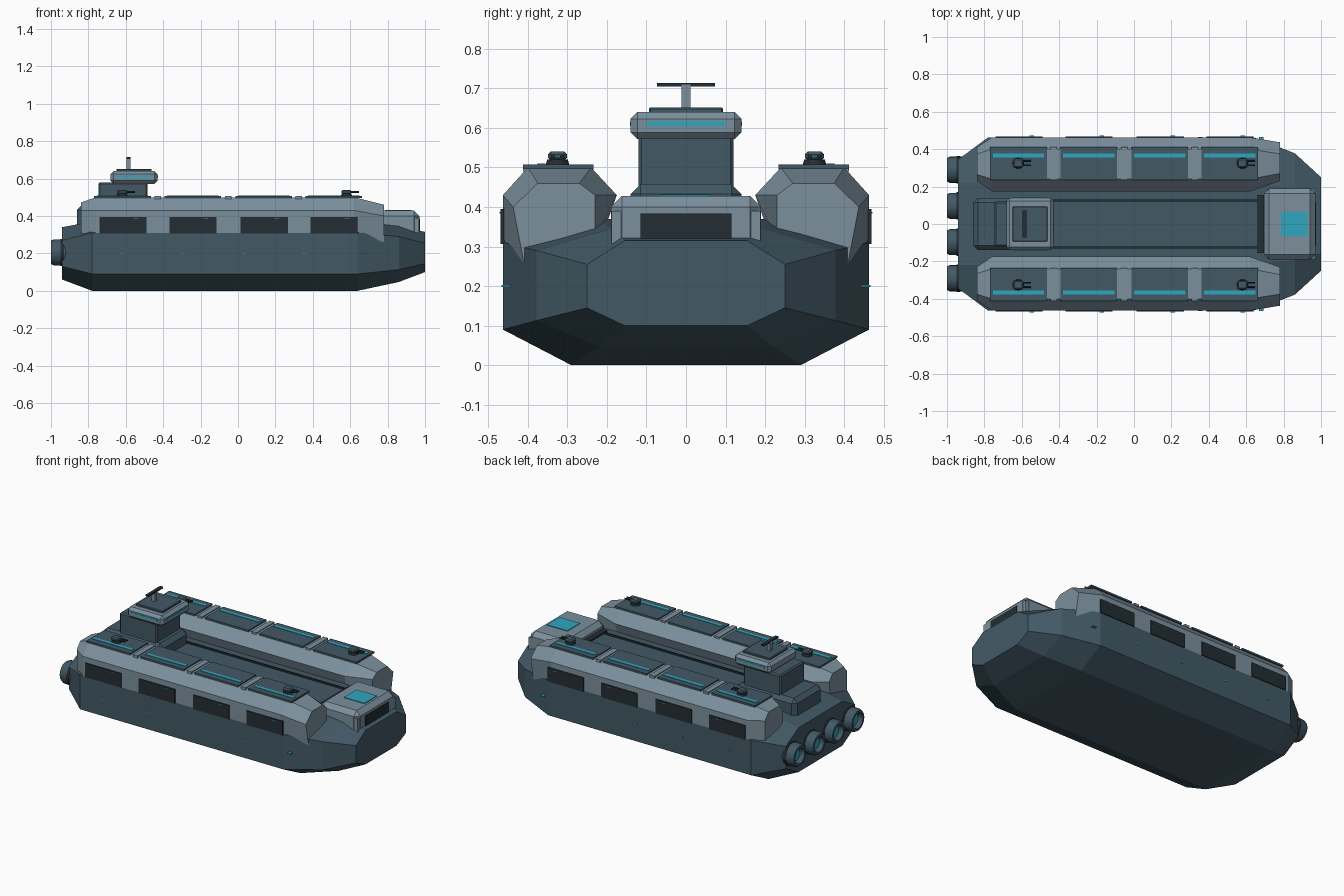
import bpy, bmesh, math
from mathutils import Matrix

if "Cube" in bpy.data.objects:
    bpy.data.objects.remove(bpy.data.objects["Cube"])


def material(name, rgb):
    m = bpy.data.materials.new(name)
    m.diffuse_color = (*rgb, 1)
    m.use_nodes = True
    m.node_tree.nodes["Principled BSDF"].inputs["Base Color"].default_value = m.diffuse_color
    return m


SLATE = material("slate", (0.055, 0.10, 0.13))
LIGHT = material("light_armour", (0.20, 0.28, 0.34))
DARK = material("dark", (0.017, 0.027, 0.034))
CYAN = material("cyan", (0.03, 0.38, 0.52))


def finish(bm, name, mat):
    bmesh.ops.recalc_face_normals(bm, faces=bm.faces[:])
    me = bpy.data.meshes.new(name)
    bm.to_mesh(me)
    bm.free()
    me.materials.append(mat)
    ob = bpy.data.objects.new(name, me)
    bpy.context.collection.objects.link(ob)
    return ob


def loft(name, stations, mat):
    """Skin a row of (x, [(y, z), ...]) sections and cap both ends."""
    bm = bmesh.new()
    rings = [[bm.verts.new((x, y, z)) for y, z in sec] for x, sec in stations]
    n = len(rings[0])
    for a, b in zip(rings, rings[1:]):
        for i in range(n):
            j = (i + 1) % n
            bm.faces.new((a[i], a[j], b[j], b[i]))
    bm.faces.new(rings[0])
    bm.faces.new(rings[-1])
    return finish(bm, name, mat)


def box(name, x, y, z, mat, bevel=0):
    """Box from (min, max) ranges, with an optional one-step chamfer."""
    bm = bmesh.new()
    bmesh.ops.create_cube(bm, size=1)
    for v in bm.verts:
        v.co = [(r[0] + r[1]) / 2 + c * (r[1] - r[0]) for r, c in zip((x, y, z), v.co)]
    if bevel:
        bmesh.ops.bevel(bm, geom=bm.edges[:], offset=bevel, segments=1,
                        affect='EDGES', profile=0.5)
    return finish(bm, name, mat)


def span(c, h):
    return (c - h, c + h)


def lathe_x(name, profile, cy, cz, mat, sides=24):
    """Revolve (x, radius) points about a line along x."""
    secs = [(x, [(cy + r * math.cos(2 * math.pi * i / sides),
                  cz + r * math.sin(2 * math.pi * i / sides)) for i in range(sides)])
            for x, r in profile]
    ob = loft(name, secs, mat)
    bpy.context.view_layer.objects.active = ob
    ob.select_set(True)
    bpy.ops.object.shade_smooth_by_angle()
    ob.select_set(False)


# Hull: octagonal sections, half given and mirrored
def oct_section(bottom, low, high, top):
    half = [bottom, low, high, top]
    return half + [(-y, z) for y, z in reversed(half)]


mid = oct_section((0.29, 0), (0.463, 0.09), (0.463, 0.31), (0.22, 0.37))
loft("hull", [
    (-0.94, oct_section((0.22, 0.06), (0.345, 0.13), (0.345, 0.27), (0.22, 0.34))),
    (-0.78, mid), (0.64, mid),
    (0.86, oct_section((0.22, 0.047), (0.378, 0.113), (0.378, 0.29), (0.19, 0.345))),
    (1.0, oct_section((0.155, 0.10), (0.25, 0.145), (0.25, 0.255), (0.155, 0.315)))], SLATE)

# Centre deck, rails and forward bulkhead
box("deck_plate", (-0.45, 0.68), (-0.125, 0.125), (0.36, 0.375), SLATE)
box("deck_bulkhead", (0.66, 0.70), (-0.155, 0.155), (0.36, 0.385), DARK)

bays = [-0.617, -0.242, 0.138, 0.512]
for s, side in ((1, "left"), (-1, "right")):
    def yr(a, b):
        return tuple(sorted((s * a, s * b)))

    # Armoured side pod
    full = [(0.463, 0.305), (0.463, 0.43), (0.40, 0.50), (0.24, 0.50), (0.175, 0.43), (0.20, 0.36)]
    stern = [(0.41, 0.305), (0.41, 0.43), (0.375, 0.472), (0.265, 0.472), (0.23, 0.43), (0.24, 0.34)]
    bow = [(0.41, 0.26), (0.437, 0.40), (0.375, 0.46), (0.27, 0.46), (0.23, 0.43), (0.23, 0.32)]
    loft("pod_" + side, [(x, [(s * y, z) for y, z in sec]) for x, sec in
                         ((-0.84, stern), (-0.76, full), (0.62, full), (0.78, bow))], LIGHT)
    box("deck_rail_" + side, (-0.45, 0.68), yr(0.12, 0.13), (0.365, 0.385), DARK)

    # Bay doors, roof plates and light strips
    for i, c in enumerate(bays):
        box(f"bay_door_{side}_{i}", span(c + 0.002, 0.126), yr(0.45, 0.469), (0.306, 0.395), DARK)
        box(f"bay_lamp_{side}_{i}", span(c + 0.07, 0.012), yr(0.46, 0.472), (0.383, 0.387), CYAN)
        box(f"roof_plate_{side}_{i}", span(c, 0.152), yr(0.234, 0.412), (0.496, 0.507), SLATE)
        box(f"roof_strip_{side}_{i}", span(c, 0.137), yr(0.355, 0.376), (0.50, 0.510), CYAN)
    for i in range(3):
        box(f"roof_rib_{side}_{i}", span((bays[i] + bays[i + 1]) / 2, 0.017),
            yr(0.234, 0.412), (0.49, 0.506), LIGHT)
    for i in range(5):
        box(f"hull_lamp_{side}_{i}", span(-0.62 + 0.325 * i, 0.012), yr(0.44, 0.466),
            (0.198, 0.203), CYAN)

    # Twin-barrel turrets
    for i, x in enumerate((-0.62, 0.58)):
        bm = bmesh.new()
        bmesh.ops.create_cone(bm, cap_ends=True, segments=16, radius1=0.03, radius2=0.026,
                              depth=0.014, matrix=Matrix.Translation((x, s * 0.325, 0.513)))
        finish(bm, f"turret_base_{side}_{i}", DARK)
        box(f"turret_head_{side}_{i}", span(x, 0.027), span(s * 0.325, 0.024),
            (0.517, 0.54), SLATE, 0.007)
        for k in (-1, 1):
            lathe_x(f"turret_barrel_{side}_{i}_{k}", [(x + 0.015, 0.005), (x + 0.068, 0.005)],
                    s * 0.325 + k * 0.011, 0.528, DARK, 8)

# Bow cabin with window and skylight
box("bow_cabin", (0.695, 0.97), (-0.19, 0.19), (0.28, 0.428), LIGHT, 0.028)
box("bow_cabin_skirt", (0.71, 0.968), (-0.188, 0.188), (0.27, 0.39), LIGHT)
box("bow_window", (0.95, 0.974), (-0.115, 0.115), (0.315, 0.384), DARK)
box("bow_skylight", (0.785, 0.928), (-0.063, 0.063), (0.42, 0.432), CYAN)

# Command tower
box("tower_base", (-0.86, -0.44), (-0.14, 0.14), (0.33, 0.458), SLATE, 0.025)
box("tower_trunk", (-0.745, -0.485), (-0.12, 0.12), (0.44, 0.58), SLATE, 0.008)
box("bridge", (-0.683, -0.43), (-0.14, 0.14), (0.572, 0.64), LIGHT, 0.017)
box("bridge_window", (-0.44, -0.427), (-0.10, 0.10), (0.605, 0.616), CYAN)
for s in (-1, 1):
    box(f"bridge_side_window_{s}", span(-0.556, 0.09), span(s * 0.136, 0.006), (0.605, 0.616), CYAN)
box("bridge_roof", (-0.65, -0.462), (-0.094, 0.094), (0.636, 0.652), SLATE, 0.004)
box("mast", span(-0.585, 0.011), span(0, 0.011), (0.645, 0.71), LIGHT)
box("radar_bar", span(-0.585, 0.011), span(0, 0.073), (0.705, 0.714), DARK)

# Engines: hollow nozzle, rim ring and glow disc
for i, y in enumerate((-0.29, -0.097, 0.097, 0.29)):
    lathe_x(f"engine_nozzle_{i}", [(-0.92, 0.07), (-0.985, 0.07), (-1.0, 0.062),
                                   (-1.0, 0.048), (-0.965, 0.043)], y, 0.205, SLATE)
    lathe_x(f"engine_collar_{i}", [(-0.93, 0.073), (-0.948, 0.073)], y, 0.205, DARK)
    lathe_x(f"engine_glow_{i}", [(-0.96, 0.036), (-0.975, 0.036)], y, 0.205, CYAN)
